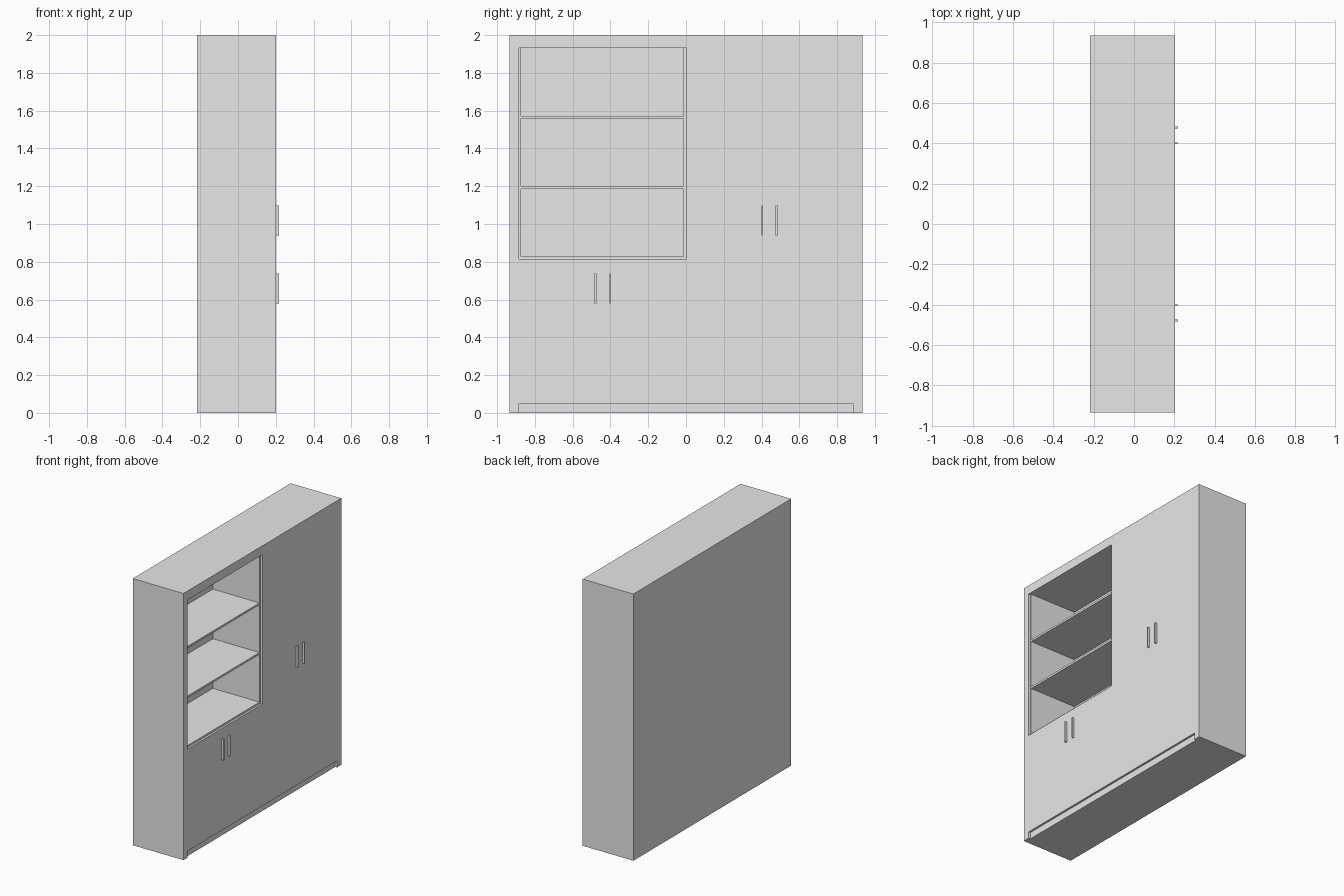
import bpy
import bmesh

cube = bpy.data.objects.get("Cube")
if cube:
    bpy.data.objects.remove(cube, do_unlink=True)

grey = bpy.data.materials.new("light grey")
grey.use_nodes = True
grey.diffuse_color = (0.8, 0.8, 0.8, 1)
grey.node_tree.nodes["Principled BSDF"].inputs["Base Color"].default_value = (0.8, 0.8, 0.8, 1)


def box(name, x, y, z):
    """Box from (min, max) pairs along each axis."""
    bm = bmesh.new()
    bmesh.ops.create_cube(bm, size=1)
    for v in bm.verts:
        v.co = [r[0] if c < 0 else r[1] for c, r in zip(v.co, (x, y, z))]
    mesh = bpy.data.meshes.new(name)
    bm.to_mesh(mesh)
    bm.free()
    mesh.materials.append(grey)
    obj = bpy.data.objects.new(name, mesh)
    bpy.context.collection.objects.link(obj)
    return obj


BACK, INNER, CARCASS, FRONT, GRIP = -0.218, -0.20, 0.187, 0.202, 0.218
WIDE, SIDE, PANEL = 0.935, 0.884, 0.013
KICK, NICHE, CEILING, TOP = 0.05, 0.814, 1.933, 2.0

# Outer shell: thick sides and top, back sheet, recessed plinth
for side, s in (("left", 1), ("right", -1)):
    box(side + "_side", (BACK, FRONT), sorted((s * SIDE, s * WIDE)), (0, TOP))
box("top_board", (BACK, FRONT), (-SIDE, SIDE), (CEILING, TOP))
box("back_panel", (BACK, INNER), (-SIDE, SIDE), (KICK, CEILING))
box("plinth", (BACK, CARCASS), (-SIDE, SIDE), (0, KICK))

# Open shelf niche: liner, divider and three shelves set behind the door line
box("niche_liner", (INNER, CARCASS), (-SIDE, -SIDE + 0.01), (NICHE, CEILING))
box("divider", (INNER, CARCASS), (-PANEL, 0), (KICK, CEILING))
for i, z in enumerate((NICHE, 1.186, 1.558)):
    box(f"shelf_{i + 1}", (INNER, CARCASS), (-SIDE + 0.01, -PANEL), (z, z + 0.015))

# Two door pairs, each with a pair of upright bar handles at the meeting edges
for pair, s, height, grip in (("low", -1, NICHE, 0.58), ("tall", 1, CEILING, 0.94)):
    for place, a, b, handle, width in (("inner", 0, SIDE / 2, 0.402, 0.006),
                                       ("outer", SIDE / 2, SIDE, 0.479, 0.010)):
        box(f"{pair}_{place}_door", (CARCASS, FRONT), sorted((s * a, s * b)), (KICK, height))
        y = s * handle
        box(f"{pair}_{place}_handle", (FRONT, GRIP), (y - width / 2, y + width / 2),
            (grip, grip + 0.157))
